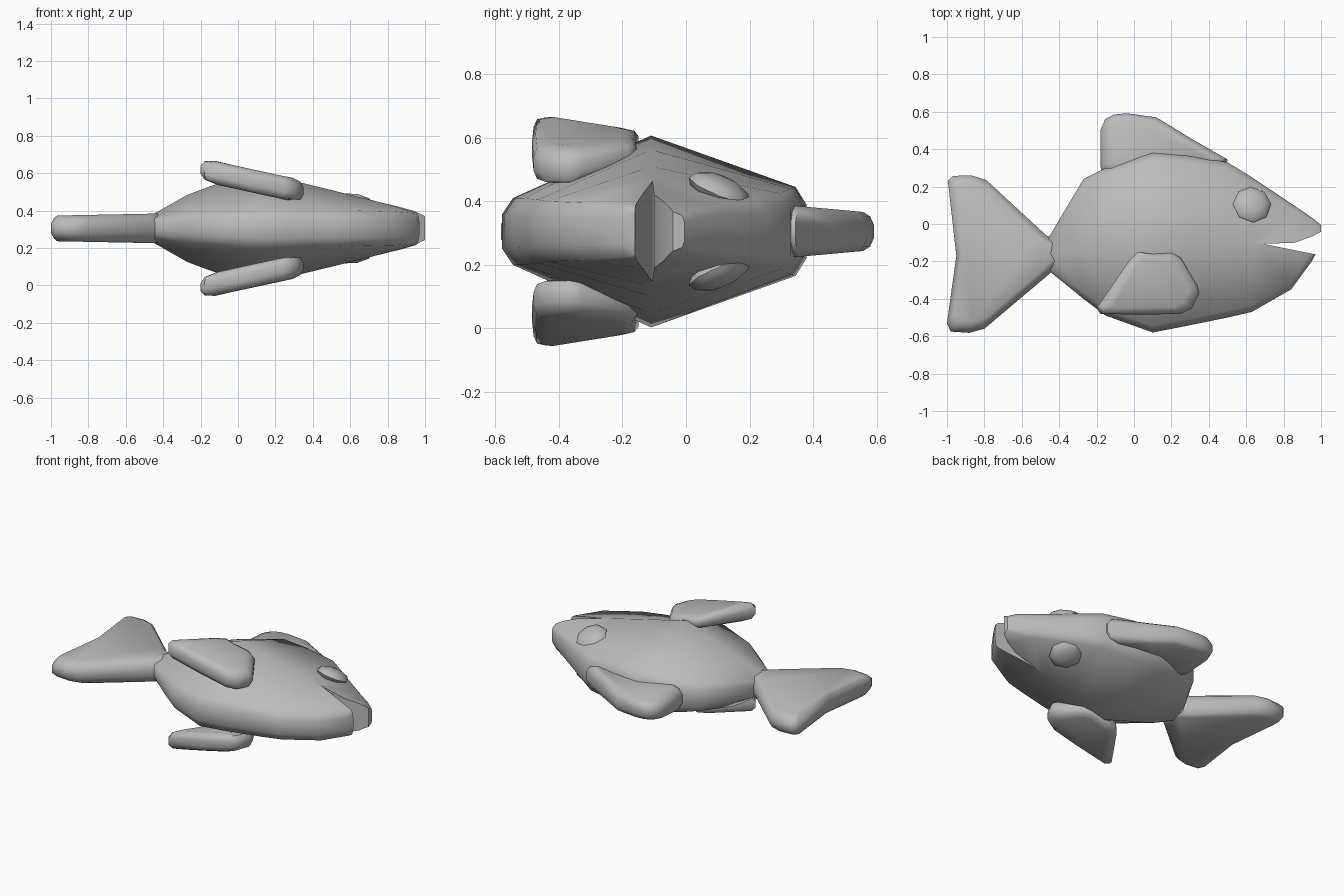
import bpy, bmesh, math
from mathutils import Euler

if "Cube" in bpy.data.objects:
    bpy.data.objects.remove(bpy.data.objects["Cube"], do_unlink=True)

MID = 0.305  # height of the symmetry plane of the fish

grey = bpy.data.materials.new("plain grey")
grey.use_nodes = True
grey.diffuse_color = (0.5, 0.5, 0.5, 1)
grey.node_tree.nodes["Principled BSDF"].inputs["Base Color"].default_value = (0.5, 0.5, 0.5, 1)


def finish(name, bm):
    bmesh.ops.recalc_face_normals(bm, faces=bm.faces)
    me = bpy.data.meshes.new(name)
    bm.to_mesh(me)
    bm.free()
    me.materials.append(grey)
    ob = bpy.data.objects.new(name, me)
    bpy.context.collection.objects.link(ob)
    return ob


def smooth(ob, angle=50):
    bpy.ops.object.select_all(action='DESELECT')
    ob.select_set(True)
    bpy.context.view_layer.objects.active = ob
    bpy.ops.object.shade_smooth_by_angle(angle=math.radians(angle))


def loft(name, rings):
    """Skin closed rings of points and cap both ends."""
    bm = bmesh.new()
    rows = [[bm.verts.new(p) for p in ring] for ring in rings]
    n = len(rows[0])
    for a, b in zip(rows, rows[1:]):
        for i in range(n):
            j = (i + 1) % n
            bm.faces.new((a[i], a[j], b[j], b[i]))
    bm.faces.new(rows[0])
    bm.faces.new(rows[-1])
    return finish(name, bm)


def fin(name, outline, mid, thick, inset=0.78, side=1):
    """Rounded slab over an outline; mid and thick give height and half thickness."""
    cx = sum(p[0] for p in outline) / len(outline)
    cy = sum(p[1] for p in outline) / len(outline)
    rings = []
    for level, s in ((-1, inset), (-0.8, 0.93), (-0.35, 1), (0.35, 1), (0.8, 0.93), (1, inset)):
        ring = []
        for x, y in outline:
            px, py = cx + (x - cx) * s, cy + (y - cy) * s
            ring.append((px, py, MID + side * (mid(px, py) + level * thick(px, py))))
        rings.append(ring)
    ob = loft(name, rings)
    smooth(ob)
    return ob


# Body: x, back y, belly y, widest y, half width, back half width, belly half width
stations = [
    (-0.455, -0.07, -0.25, -0.16, 0.075, 0.05, 0.05),
    (-0.27, 0.24, -0.40, -0.12, 0.18, 0.085, 0.075),
    (-0.15, 0.30, -0.49, -0.11, 0.225, 0.105, 0.085),
    (0.10, 0.38, -0.58, -0.11, 0.302, 0.14, 0.105),
    (0.28, 0.365, -0.545, -0.11, 0.258, 0.135, 0.105),
    (0.50, 0.33, -0.50, -0.11, 0.205, 0.12, 0.10),
    (0.63, 0.25, -0.47, -0.11, 0.172, 0.105, 0.095),
    (0.84, 0.11, -0.35, -0.11, 0.122, 0.085, 0.09),
    (0.95, 0.035, -0.20, -0.10, 0.097, 0.07, 0.08),
    (1.00, -0.005, -0.10, -0.06, 0.07, 0.05, 0.05),
]
rings = []
for x, yt, yb, ym, w, rt, rb in stations:
    e = 0.035 * min(1, (yt - yb) / 0.5)
    half = [(yt, rt * 0.6), (yt - e, rt), (ym, w), (yb + e, rb), (yb, rb * 0.5)]
    rings.append([(x, y, MID + z) for y, z in half] +
                 [(x, y, MID - z) for y, z in reversed(half)])
body = loft("body", rings)

# Open mouth cut as a wedge
mouth = [(0.69, -0.106), (0.86, -0.10), (0.955, -0.065), (1.02, -0.03),
         (1.2, -0.03), (1.2, -0.165), (0.96, -0.16)]
cutter = loft("mouth_cutter", [[(x, y, z) for x, y in mouth] for z in (-0.2, 0.8)])
cutter.hide_render = True
cut = body.modifiers.new("mouth", 'BOOLEAN')
cut.operation, cut.solver, cut.object = 'DIFFERENCE', 'EXACT', cutter
bpy.ops.object.select_all(action='DESELECT')
body.select_set(True)
bpy.context.view_layer.objects.active = body
bpy.ops.object.modifier_apply(modifier=cut.name)
bpy.data.objects.remove(cutter, do_unlink=True)
smooth(body)

# Tail fin
fin("tail_fin",
    [(-0.38, -0.20), (-0.40, -0.10), (-0.47, -0.06), (-0.79, 0.235), (-0.87, 0.26), (-0.97, 0.257),
     (-0.995, 0.23), (-0.95, -0.17), (-1.0, -0.53), (-0.98, -0.575), (-0.88, -0.582),
     (-0.80, -0.56), (-0.45, -0.265)],
    lambda x, y: 0, lambda x, y: 0.078 + 0.02 * (x + 0.5), inset=0.86)

# Back fin
fin("back_fin",
    [(-0.17, 0.27), (-0.18, 0.31), (-0.18, 0.50), (-0.155, 0.56), (-0.11, 0.585), (-0.04, 0.592),
     (0.12, 0.57), (0.30, 0.46), (0.50, 0.345), (0.495, 0.32), (0.30, 0.27), (0.05, 0.24)],
    lambda x, y: 0, lambda x, y: 0.082 - 0.09 * max(0, y - 0.33), inset=0.8)

# Side fins and eyes, one on each flank
side_outline = [(-0.20, -0.45), (-0.18, -0.48), (0.04, -0.485), (0.25, -0.48), (0.31, -0.45),
                (0.35, -0.37), (0.34, -0.33), (0.25, -0.18), (0.20, -0.155), (0.10, -0.16),
                (0.02, -0.15), (-0.03, -0.20)]
for label, side in (("upper", 1), ("lower", -1)):
    fin(label + "_side_fin", side_outline,
        lambda x, y: 0.27 - 0.22 * x + 0.07 * (y + 0.45),
        lambda x, y: 0.062 - 0.09 * max(0, y + 0.40), inset=0.75, side=side)

    bm = bmesh.new()
    bmesh.ops.create_uvsphere(bm, u_segments=8, v_segments=6, radius=0.104)
    bmesh.ops.scale(bm, vec=(1, 1, 0.4), verts=bm.verts)
    bmesh.ops.rotate(bm, matrix=Euler((-0.38, 0.2, 0)).to_matrix(), verts=bm.verts)
    for v in bm.verts:
        v.co = (v.co.x + 0.63, v.co.y + 0.105, MID + side * (v.co.z + 0.132))
    eye = finish(label + "_eye", bm)
    smooth(eye)
